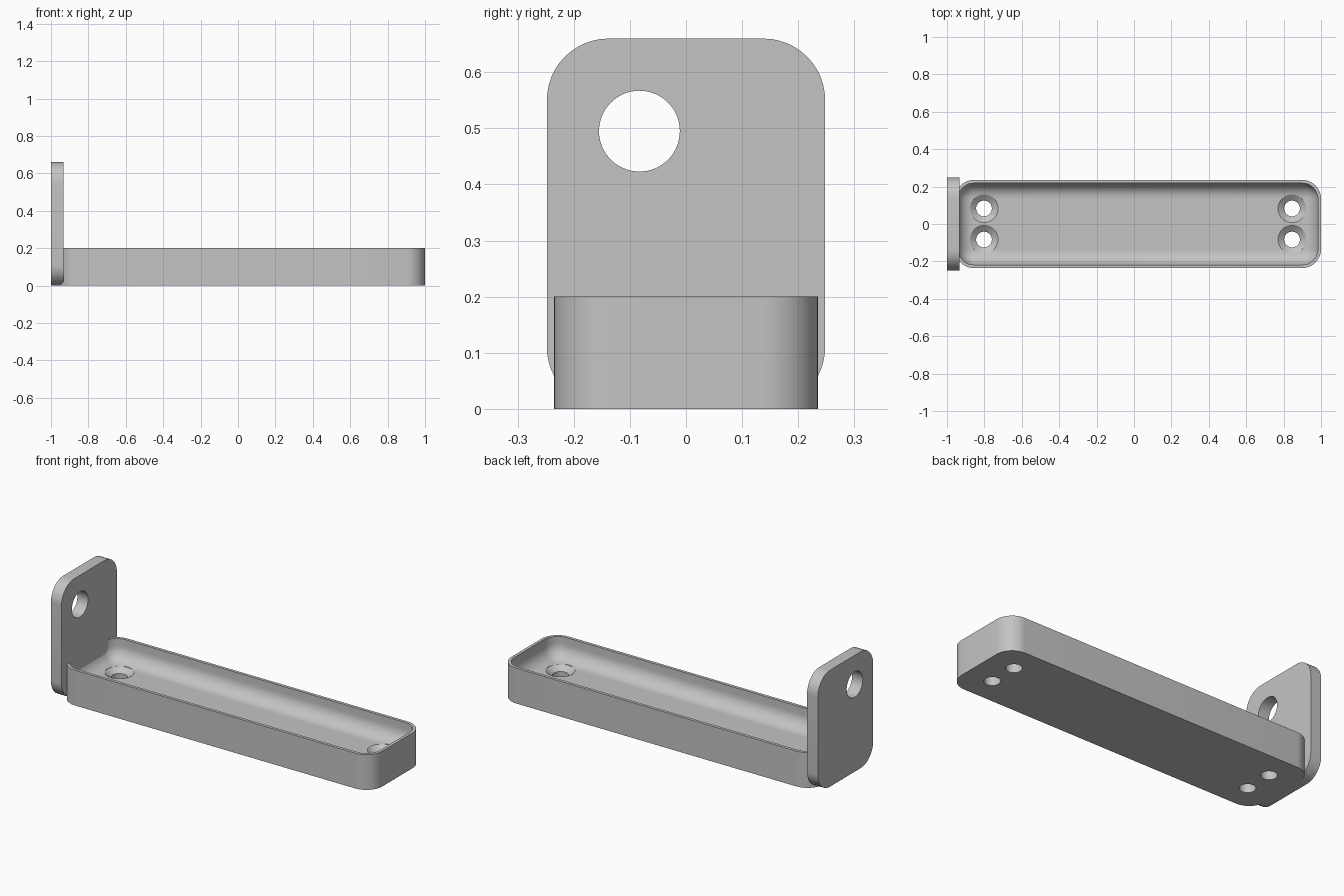
import bpy, bmesh, math
from mathutils import Vector, Matrix

default = bpy.data.objects.get("Cube")
if default:
    bpy.data.objects.remove(default, do_unlink=True)

grey = bpy.data.materials.new("plain grey")
grey.use_nodes = True
grey.diffuse_color = (0.55, 0.55, 0.55, 1)
grey.node_tree.nodes["Principled BSDF"].inputs["Base Color"].default_value = grey.diffuse_color


def rounded_rect(half_u, half_v, radius, w, steps=12):
    """Closed outline in the XY plane at height w."""
    points = []
    for corner, (su, sv) in enumerate([(1, 1), (-1, 1), (-1, -1), (1, -1)]):
        for i in range(steps + 1):
            a = math.pi / 2 * (corner + i / steps)
            points.append(Vector((su * (half_u - radius) + radius * math.cos(a),
                                  sv * (half_v - radius) + radius * math.sin(a), w)))
    return points


def circle(radius, w, sides=48):
    return [Vector((radius * math.cos(math.tau * i / sides),
                    radius * math.sin(math.tau * i / sides), w)) for i in range(sides)]


def loft(name, rings, matrix):
    """Skin a stack of matching outlines and cap both ends."""
    bm = bmesh.new()
    loops = [[bm.verts.new(matrix @ p) for p in ring] for ring in rings]
    for low, high in zip(loops, loops[1:]):
        for i in range(len(low)):
            j = (i + 1) % len(low)
            bm.faces.new((low[i], low[j], high[j], high[i]))
    bm.faces.new(loops[0][::-1])
    bm.faces.new(loops[-1])
    bmesh.ops.recalc_face_normals(bm, faces=bm.faces)
    mesh = bpy.data.meshes.new(name)
    bm.to_mesh(mesh)
    bm.free()
    mesh.materials.append(grey)
    obj = bpy.data.objects.new(name, mesh)
    bpy.context.collection.objects.link(obj)
    return obj


def select(obj):
    bpy.ops.object.select_all(action='DESELECT')
    obj.select_set(True)
    bpy.context.view_layer.objects.active = obj


def cut(target, cutter):
    cutter.hide_render = True
    mod = target.modifiers.new("cut", 'BOOLEAN')
    mod.operation = 'DIFFERENCE'
    mod.solver = 'EXACT'
    mod.object = cutter
    select(target)
    bpy.ops.object.modifier_apply(modifier=mod.name)
    bpy.data.objects.remove(cutter, do_unlink=True)


# Tray: outer wall, thin rim, then a filleted hollow down to the floor
LEFT, RIGHT, HALF_Y, HEIGHT = -0.957, 1.0, 0.235, 0.2
CORNER, WALL, FLOOR, FILLET = 0.1, 0.017, 0.08, 0.08
half_x = (RIGHT - LEFT) / 2
mid_x = (RIGHT + LEFT) / 2


def tray_ring(inset, z):
    return rounded_rect(half_x - inset, HALF_Y - inset, CORNER - inset, z)


rings = [tray_ring(0, 0), tray_ring(0, HEIGHT), tray_ring(WALL, HEIGHT)]
for i in range(13):
    a = math.pi / 2 * i / 12
    rings.append(tray_ring(WALL + FILLET * (1 - math.cos(a)),
                           FLOOR + FILLET * (1 - math.sin(a))))
tray = loft("tray", rings, Matrix.Translation((mid_x, 0, 0)))

# Countersunk screw holes in the tray floor
for x in (-0.802, 0.845):
    for y in (-0.083, 0.083):
        profile = [(0.042, -0.1), (0.042, 0.055), (0.075, FLOOR), (0.075, 0.3)]
        cutter = loft("screw_hole_cutter", [circle(r, z) for r, z in profile],
                      Matrix.Translation((x, y, 0)))
        cut(tray, cutter)

# End plate: outline drawn in the YZ plane, extruded along X
to_yz = Matrix(((0, 0, 1, 0), (1, 0, 0, 0), (0, 1, 0, 0), (0, 0, 0, 1)))
plate = loft("end_plate",
             [rounded_rect(0.248, 0.33, 0.11, w) for w in (-1, -0.933)],
             Matrix.Translation((0, 0, 0.33)) @ to_yz)
cut(plate, loft("plate_hole_cutter", [circle(0.072, w, 64) for w in (-1.1, -0.8)],
                Matrix.Translation((0, -0.083, 0.495)) @ to_yz))

for obj in (tray, plate):
    select(obj)
    bpy.ops.object.shade_smooth_by_angle(angle=math.radians(30))
